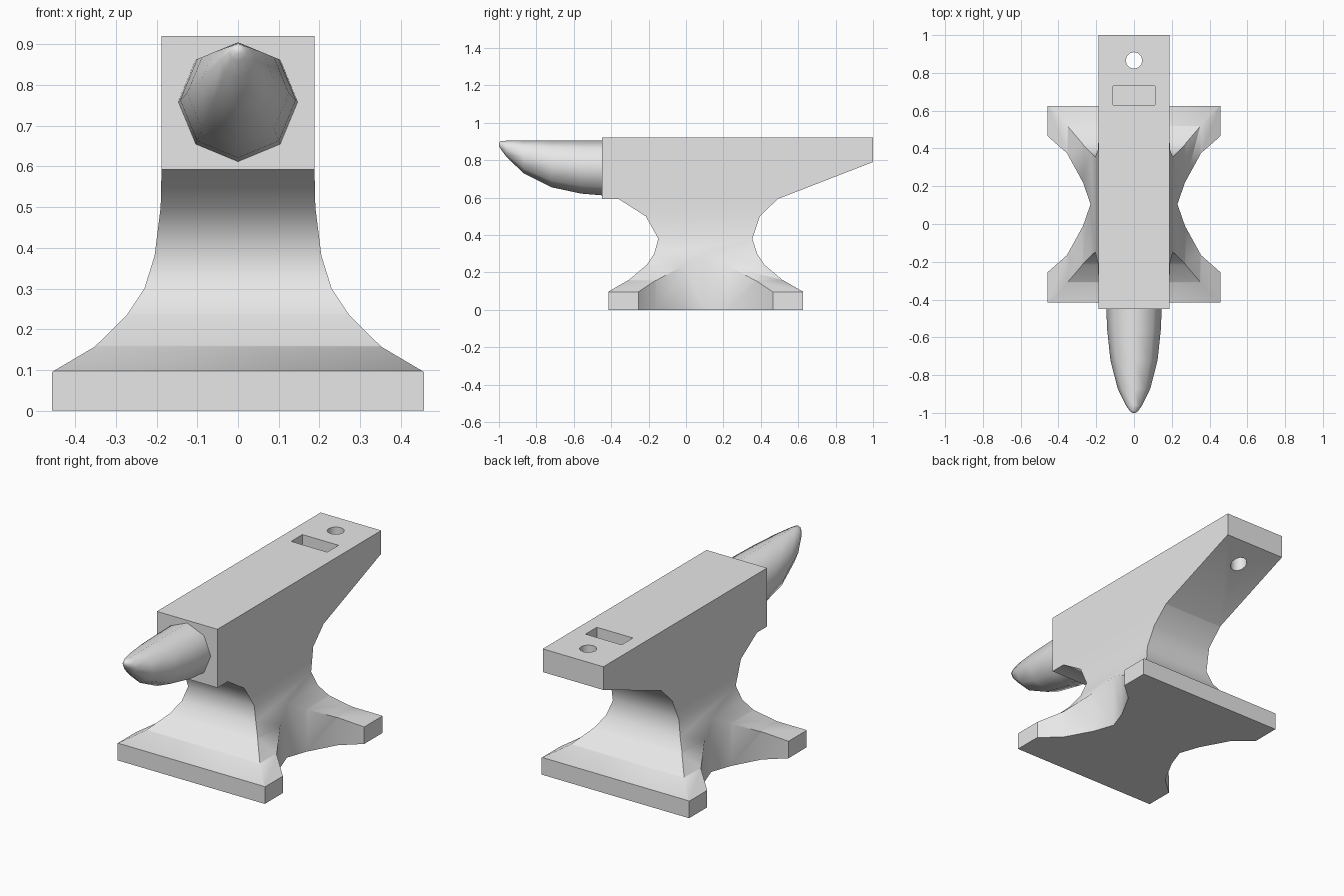
import bpy
import bmesh
import math
from mathutils import Vector

cube = bpy.data.objects.get("Cube")
if cube:
    bpy.data.objects.remove(cube, do_unlink=True)

steel = bpy.data.materials.new("grey_steel")
steel.use_nodes = True
steel.diffuse_color = (0.8, 0.8, 0.8, 1)
steel.node_tree.nodes["Principled BSDF"].inputs["Base Color"].default_value = (0.8, 0.8, 0.8, 1)


def make_object(name, bm):
    bmesh.ops.recalc_face_normals(bm, faces=bm.faces)
    mesh = bpy.data.meshes.new(name)
    bm.to_mesh(mesh)
    bm.free()
    mesh.materials.append(steel)
    obj = bpy.data.objects.new(name, mesh)
    bpy.context.collection.objects.link(obj)
    return obj


def prism(name, outline, place, start, end):
    """Extrude a 2D outline; place(a, b, t) gives the 3D point."""
    bm = bmesh.new()
    face = bm.faces.new([bm.verts.new(place(a, b, start)) for a, b in outline])
    ext = bmesh.ops.extrude_face_region(bm, geom=[face])
    move = Vector(place(0, 0, end)) - Vector(place(0, 0, start))
    bmesh.ops.translate(bm, vec=move,
                        verts=[v for v in ext["geom"] if isinstance(v, bmesh.types.BMVert)])
    return make_object(name, bm)


def mirrored(half):
    return half + [(-x, b) for x, b in reversed(half)]


def activate(obj):
    bpy.ops.object.select_all(action="DESELECT")
    obj.select_set(True)
    bpy.context.view_layer.objects.active = obj


def combine(obj, cutter, operation):
    cutter.hide_render = True
    mod = obj.modifiers.new(operation.lower(), "BOOLEAN")
    mod.operation = operation
    mod.solver = "EXACT"
    mod.object = cutter
    activate(obj)
    bpy.ops.object.modifier_apply(modifier=mod.name)
    bpy.data.objects.remove(cutter, do_unlink=True)


# Body: side profile trimmed by the front profile and the scalloped footprint
side = [(-.415, 0), (-.415, .097), (-.305, .16), (-.21, .24), (-.17, .30),
        (-.148, .38), (-.215, .50), (-.36, .592), (-.45, .592), (-.45, .92),
        (1, .92), (1, .79), (.49, .592), (.395, .50), (.355, .38), (.38, .30),
        (.42, .24), (.515, .16), (.625, .097), (.625, 0)]
body = prism("anvil_body", side, lambda y, z, t: (t, y, z), -.6, .6)

front = [(.457, -.1), (.457, .095), (.352, .157), (.273, .235), (.23, .30),
         (.205, .38), (.19, .50), (.188, .59), (.188, 1.1)]
combine(body, prism("front_trim", mirrored(front), lambda x, z, t: (x, t, z), -1.5, 1.5),
        "INTERSECT")

foot = [(.7, -1.5), (.7, -.255), (.457, -.255), (.355, -.165), (.27, -.01), (.23, .105),
        (.27, .22), (.355, .375), (.457, .465), (.7, .465), (.7, 1.5)]
combine(body, prism("foot_trim", mirrored(foot), lambda x, y, t: (x, y, t), -.5, 1.5),
        "INTERSECT")

# Square socket and round through hole near the heel
socket = [(-.112, .63), (.112, .63), (.112, .73), (-.112, .73)]
combine(body, prism("socket_cut", socket, lambda x, y, t: (x, y, t), .80, 1.1), "DIFFERENCE")
sides = 12
ring = [(.044 * math.cos(math.tau * i / sides), .866 + .044 * math.sin(math.tau * i / sides))
        for i in range(sides)]
combine(body, prism("hole_cut", ring, lambda x, y, t: (x, y, t), .4, 1.1), "DIFFERENCE")

# Horn: octagonal rings with a level top line, tapering to the tip
bm = bmesh.new()
rings = []
for y, r, top in [(-.44, .147, .905), (-.56, .142, .905), (-.72, .125, .905),
                  (-.87, .087, .905), (-.96, .043, .904), (-.99, .022, .902),
                  (-1, .008, .892)]:
    rings.append([bm.verts.new((r * math.sin(math.tau * i / 8), y,
                                top - r + r * math.cos(math.tau * i / 8)))
                  for i in range(8)])
for a, b in zip(rings, rings[1:]):
    for i in range(8):
        j = (i + 1) % 8
        bm.faces.new((a[i], a[j], b[j], b[i]))
bm.faces.new(rings[0])
bm.faces.new(rings[-1])
horn = make_object("horn", bm)

# Smooth curved runs, keep hard edges crisp
for obj, angle in ((body, 45), (horn, 60)):
    activate(obj)
    bpy.ops.object.shade_smooth_by_angle(angle=math.radians(angle))
